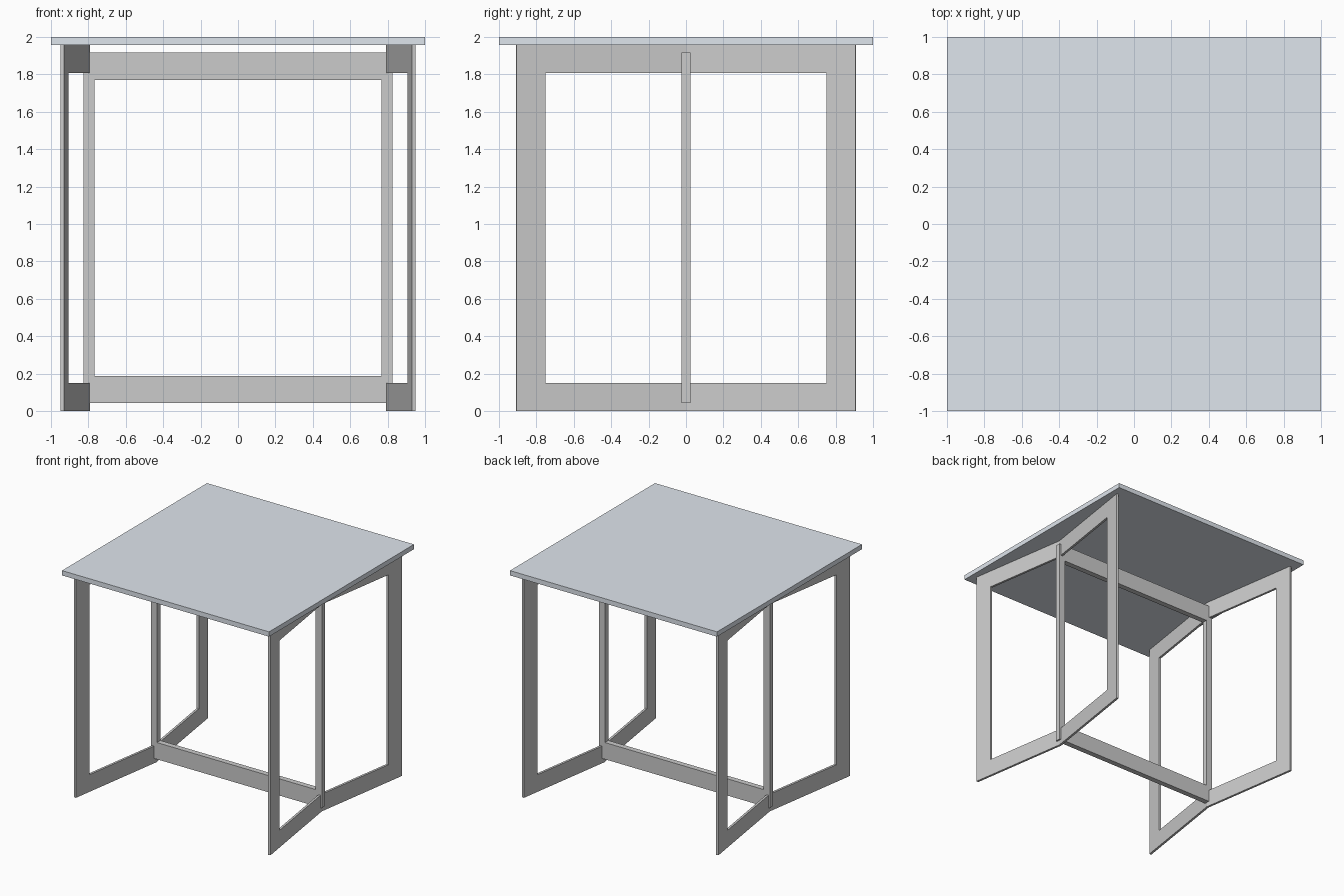
import bpy, bmesh
from math import hypot

if "Cube" in bpy.data.objects:
    bpy.data.objects.remove(bpy.data.objects["Cube"])

TOP_Z = 1.958      # underside of the table top
T = 0.02           # leaf thickness


def box(name, lo, hi):
    bpy.ops.mesh.primitive_cube_add(size=1, location=[(a + b) / 2 for a, b in zip(lo, hi)])
    ob = bpy.context.object
    ob.name = name
    ob.scale = [b - a for a, b in zip(lo, hi)]
    bpy.ops.object.transform_apply(location=False, rotation=False, scale=True)
    return ob


# Table top with a pale blue-grey finish
top = box("table_top", (-1, -1, TOP_Z), (1, 1, 2))
mat = bpy.data.materials.new("pale_blue_grey")
mat.diffuse_color = (0.74, 0.79, 0.85, 1)
mat.use_nodes = True
mat.node_tree.nodes["Principled BSDF"].inputs["Base Color"].default_value = mat.diffuse_color
top.data.materials.append(mat)

# Centre frame: two rails and two hinge posts in the y = 0 plane
D = 0.024
for label, z in (("lower", 0.042), ("upper", 1.77)):
    box(label + "_centre_rail", (-0.767, -D, z), (0.767, D, z + 0.146))
for label, s in (("left", -1), ("right", 1)):
    xs = sorted((s * 0.767, s * 0.826))
    box(label + "_centre_post", (xs[0], -D, 0.042), (xs[1], D, 1.916))


# Splayed leaf frames: a C outline (y, z) on a slanted plane, given thickness
OUTLINE = [(0, 0), (0.91, 0), (0.91, TOP_Z), (0, TOP_Z),
           (0, 1.808), (0.755, 1.808), (0.755, 0.15), (0, 0.15)]
SLOPE = 0.153
L = hypot(1, SLOPE)


def leaf(name, sx, sy):
    bm = bmesh.new()
    inner, outer = [], []
    for y, z in OUTLINE:
        x = 0.79 + SLOPE * y
        inner.append(bm.verts.new((sx * x, sy * y, z)))
        # Mitred on the hinge line, square at the free end
        if y == 0:
            ox, oy = x + T * L, 0
        else:
            ox, oy = x + T / L, y - T * SLOPE / L
        outer.append(bm.verts.new((sx * ox, sy * oy, z)))
    bm.faces.new(inner)
    bm.faces.new(outer[::-1])
    n = len(OUTLINE)
    for i in range(n):
        j = (i + 1) % n
        bm.faces.new((inner[i], outer[i], outer[j], inner[j]))
    bmesh.ops.recalc_face_normals(bm, faces=bm.faces)
    me = bpy.data.meshes.new(name)
    bm.to_mesh(me)
    bm.free()
    bpy.context.collection.objects.link(bpy.data.objects.new(name, me))


for side, sx in (("left", -1), ("right", 1)):
    for end, sy in (("front", -1), ("back", 1)):
        leaf(f"{end}_{side}_leg_frame", sx, sy)
